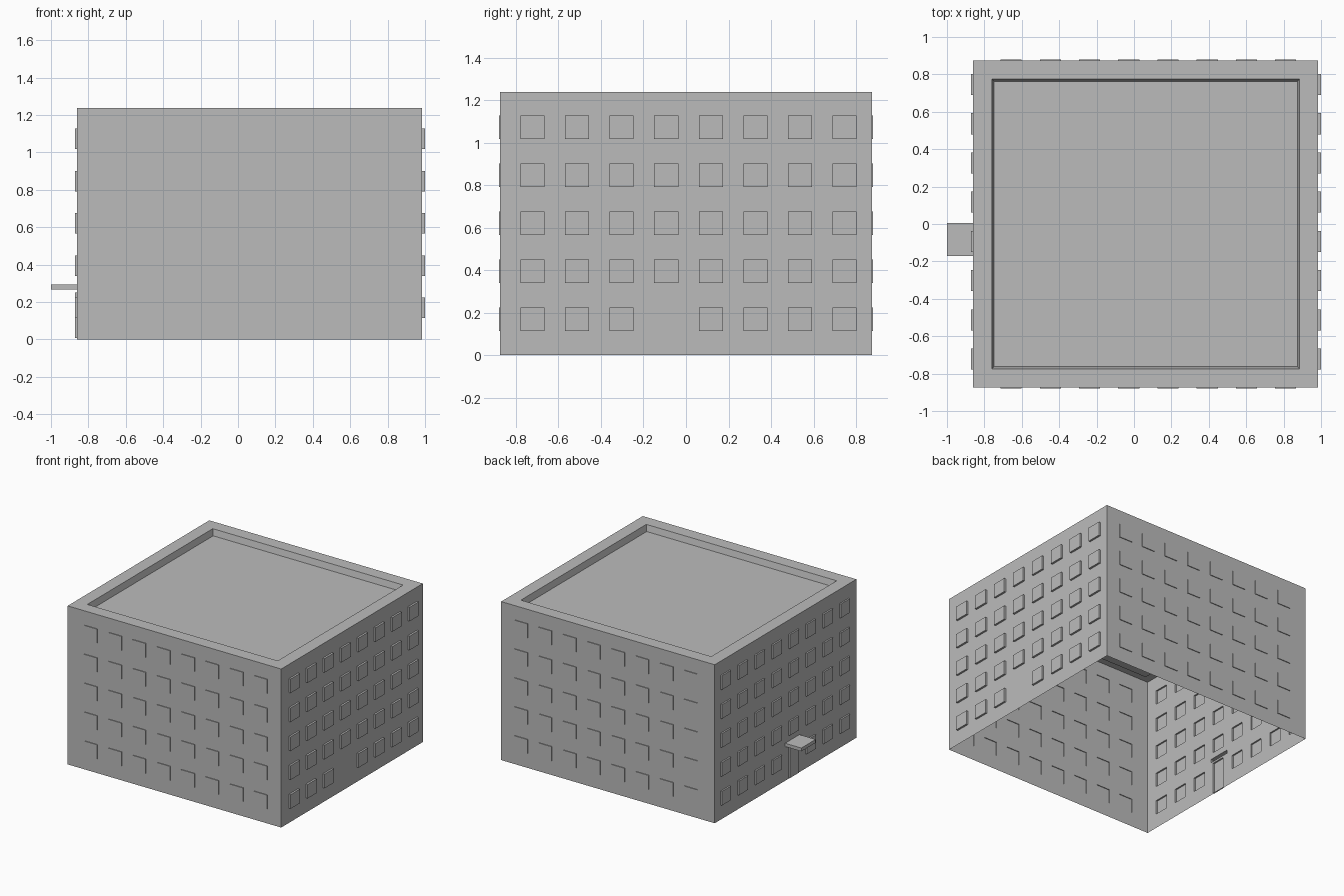
import bpy
import bmesh
from mathutils import Vector

cube = bpy.data.objects.get("Cube")
if cube:
    bpy.data.objects.remove(cube)

# Material
mat = bpy.data.materials.new("plain_grey")
mat.use_nodes = True
grey = (0.5, 0.5, 0.5, 1)
mat.diffuse_color = grey
mat.node_tree.nodes["Principled BSDF"].inputs["Base Color"].default_value = grey

# Building dimensions
X0, X1, Y, H = -0.86, 0.985, 0.874, 1.238
HALF = 0.0565                      # half a window
ROWS = [0.169 + 0.2258 * i for i in range(5)]
SIDE_COLS = [-0.722 + 0.2097 * i for i in range(8)]
END_COLS = [-0.657 + 0.2097 * i for i in range(8)]
DOOR_COL = SIDE_COLS[3]

bm = bmesh.new()


def wall_faces(normal):
    """Outermost flat faces that look along the given normal."""
    facing = [f for f in bm.faces if f.normal.dot(normal) > 0.99]
    reach = max(f.verts[0].co.dot(normal) for f in facing)
    return [f for f in facing if f.verts[0].co.dot(normal) > reach - 0.001]


def raise_panels(normal, axis, panels):
    """Cut rectangles (a0, a1, z0, z1, depth) into one wall and push them out."""
    cuts = {(axis, round(v, 4)) for p in panels for v in p[0:2]}
    cuts |= {(2, round(v, 4)) for p in panels for v in p[2:4]}
    for ax, value in sorted(cuts):
        co, no = Vector(), Vector()
        co[ax], no[ax] = value, 1
        faces = wall_faces(normal)
        edges = {e for f in faces for e in f.edges}
        verts = {v for f in faces for v in f.verts}
        bmesh.ops.bisect_plane(bm, geom=faces + list(edges) + list(verts),
                               plane_co=co, plane_no=no, dist=1e-5)
        bm.normal_update()
    flat = wall_faces(normal)
    for a0, a1, z0, z1, depth in panels:
        region = []
        for f in flat:
            c = f.calc_center_median()
            if a0 < c[axis] < a1 and z0 < c.z < z1:
                region.append(f)
        flat = [f for f in flat if f not in region]
        out = bmesh.ops.extrude_face_region(bm, geom=region)["geom"]
        verts = [g for g in out if isinstance(g, bmesh.types.BMVert)]
        bmesh.ops.translate(bm, vec=normal * depth, verts=verts)
        # Leave the panel hollow behind
        bmesh.ops.delete(bm, geom=[f for f in region if f.is_valid],
                         context="FACES")
    bm.normal_update()


def windows(cols, depth, skip=None):
    return [(c - HALF, c + HALF, r - HALF * 0.97, r + HALF * 0.97, depth)
            for c in cols for r in ROWS
            if not (c == skip and r == ROWS[0])]


# Thin shell, open underneath
bmesh.ops.create_cube(bm, size=1)
for v in bm.verts:
    v.co = (X0 if v.co.x < 0 else X1, Y if v.co.y > 0 else -Y,
            H if v.co.z > 0 else 0)
bm.normal_update()
bmesh.ops.delete(bm, geom=wall_faces(Vector((0, 0, -1))), context="FACES")

# Parapet and sunken roof with slightly sloping sides
roof = wall_faces(Vector((0, 0, 1)))
for width in (0.1, 0.012):
    bmesh.ops.inset_region(bm, faces=roof, thickness=width,
                           use_even_offset=True)
bmesh.ops.translate(bm, vec=(0, 0, -0.048), verts=roof[0].verts)
bm.normal_update()

# Windows, with the door and its canopy on the right-hand side wall
door = (DOOR_COL - HALF, DOOR_COL + HALF, 0.008, 0.252, 0.012)
canopy = (-0.172, 0.005, 0.267, 0.293, 1 + X0)
raise_panels(Vector((0, -1, 0)), 0, windows(END_COLS, 0.006))
raise_panels(Vector((0, 1, 0)), 0, windows(END_COLS, 0.006))
raise_panels(Vector((1, 0, 0)), 1, windows(SIDE_COLS, 0.015, DOOR_COL))
raise_panels(Vector((-1, 0, 0)), 1,
             windows(SIDE_COLS, 0.012, DOOR_COL) + [door, canopy])

mesh = bpy.data.meshes.new("building_shell")
bm.to_mesh(mesh)
bm.free()
mesh.materials.append(mat)
building = bpy.data.objects.new("building_shell", mesh)
bpy.context.collection.objects.link(building)
